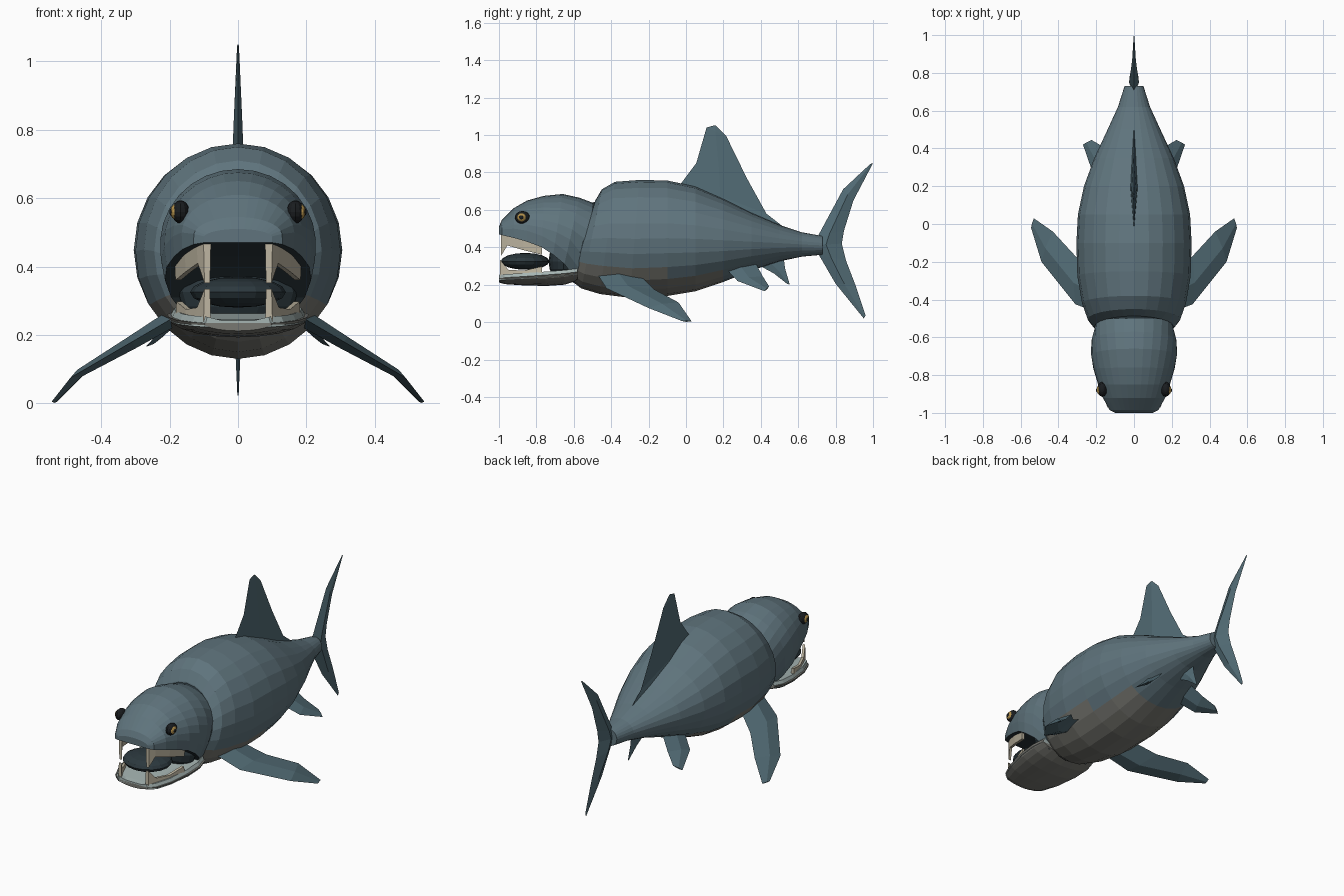
import bpy, bmesh
from math import sin, cos, asin, pi, atan2
from mathutils import Vector

if "Cube" in bpy.data.objects:
    bpy.data.objects.remove(bpy.data.objects["Cube"])


def material(name, rgb):
    m = bpy.data.materials.new(name)
    m.diffuse_color = (*rgb, 1)
    m.use_nodes = True
    m.node_tree.nodes["Principled BSDF"].inputs["Base Color"].default_value = m.diffuse_color
    return m


SKIN = material("skin", (0.115, 0.175, 0.205))
FIN = material("fin_skin", (0.085, 0.15, 0.18))
BELLY = material("belly", (0.19, 0.19, 0.17))
DARK = material("dark", (0.025, 0.04, 0.048))
GUM = material("gum", (0.38, 0.46, 0.45))
BONE = material("bone", (0.52, 0.47, 0.36))
GOLD = material("gold", (0.45, 0.28, 0.07))
BLACK = material("black", (0.01, 0.012, 0.014))


def loft(name, sections, mats, pick=None):
    """Skin closed cross-sections of equal point count, capping both ends."""
    bm = bmesh.new()
    rings = [[bm.verts.new(p) for p in s] for s in sections]
    n = len(rings[0])
    for i in range(len(rings) - 1):
        for j in range(n):
            k = (j + 1) % n
            f = bm.faces.new((rings[i][j], rings[i][k], rings[i + 1][k], rings[i + 1][j]))
            if pick:
                f.material_index = pick(i, j, f.calc_center_median())
    bm.faces.new(rings[0])
    bm.faces.new(rings[-1])
    bmesh.ops.recalc_face_normals(bm, faces=bm.faces)
    me = bpy.data.meshes.new(name)
    bm.to_mesh(me)
    bm.free()
    for m in mats:
        me.materials.append(m)
    ob = bpy.data.objects.new(name, me)
    bpy.context.collection.objects.link(ob)
    return ob


def oval(yt, zt, yb, zb, w, n=24):
    """Ellipse leaning from its top point (yt, zt) to its bottom point (yb, zb)."""
    pts = []
    for i in range(n):
        a = 2 * pi * i / n
        t = (sin(a) + 1) / 2
        pts.append((w * cos(a), yb + (yt - yb) * t, zb + (zt - zb) * t))
    return pts


def fin(name, rows, normal):
    """Diamond-section blade: each row is leading point, trailing point, half thickness."""
    n = Vector(normal).normalized()
    secs = []
    for lead, trail, t in rows:
        a, b = Vector(lead), Vector(trail)
        m = a.lerp(b, 0.45)
        secs.append([a, m + n * t, b, m - n * t])
    return loft(name, secs, [FIN])


def ball(name, loc, scale, mat, seg=12, rings=8):
    bpy.ops.mesh.primitive_uv_sphere_add(segments=seg, ring_count=rings, location=loc)
    ob = bpy.context.object
    ob.name = name
    ob.scale = scale
    ob.data.materials.append(mat)


# Trunk with a pale belly patch
def belly(i, j, c):
    depth = 18 - j - 0.5
    return int(i < 4 and abs(depth) < 4 or i < 6 and abs(depth) < 3)


loft("trunk", [oval(*s) for s in [
    (-.485, .65, -.605, .215, .21), (-.45, .71, -.56, .18, .245),
    (-.38, .75, -.46, .15, .275), (-.25, .76, -.3, .13, .30),
    (-.1, .757, -.1, .14, .305), (.05, .725, .05, .165, .297),
    (.2, .66, .2, .215, .265), (.35, .585, .35, .275, .21),
    (.5, .52, .5, .325, .14), (.62, .48, .62, .35, .085),
    (.73, .46, .73, .36, .05)]], [SKIN, BELLY], belly)

# Dark joint between head and trunk
loft("neck_joint", [oval(-.54, .63, -.63, .225, .195), oval(-.478, .645, -.59, .205, .213)], [DARK])


# Head shield: oval sections cut off along the mouth line
def dome(yt, zt, yb, zl, w, zc, n=18):
    a0 = -asin((zc - zl) / .3)
    pts = []
    for i in range(n + 1):
        a = a0 + (pi - 2 * a0) * i / n
        z = zc + sin(a) * ((zt - zc) if sin(a) > 0 else .3)
        pts.append((w * cos(a), yb + (yt - yb) * (z - zl) / (zt - zl), z))
    return pts


loft("head_shield", [dome(*s) for s in [
    (-1, .51, -1, .47, .10, .485), (-.985, .545, -.985, .465, .13, .49),
    (-.92, .61, -.92, .45, .165, .495), (-.85, .65, -.85, .43, .19, .49),
    (-.76, .675, -.77, .40, .215, .475), (-.66, .685, -.71, .36, .228, .465),
    (-.57, .665, -.65, .31, .226, .46), (-.49, .635, -.59, .23, .205, .455)]],
    [SKIN, DARK], lambda i, j, c: int(j == 18))


# Lower jaw and gum
def bowl(y, lip, low, w, n=10):
    return [(w * cos(pi + pi * i / n), y, lip + (lip - low) * sin(pi + pi * i / n))
            for i in range(n + 1)]


JAW = [(-1, .235, .212, .10), (-.97, .238, .203, .14), (-.88, .243, .197, .178),
       (-.75, .252, .193, .203), (-.65, .26, .2, .207), (-.58, .268, .222, .19)]
loft("lower_jaw", [bowl(*s) for s in JAW], [BELLY])
loft("gum", [[(-w * .98, y, lip - .012), (-w * .9, y, lip + .018), (-w * .5, y, lip + .008),
              (w * .5, y, lip + .008), (w * .9, y, lip + .018), (w * .98, y, lip - .012)]
             for y, lip, low, w in JAW], [GUM])

# Tongue and throat
ball("tongue", (0, -.86, .325), (.14, .13, .045), DARK, 16)
ball("throat", (0, -.655, .325), (.175, .08, .11), DARK, 16)

# Unpaired fins
X = (1, 0, 0)
fin("dorsal_fin", [((0, -.04, .73), (0, .52, .51), .02), ((0, -.02, .75), (0, .43, .58), .018),
                   ((0, .055, .85), (0, .325, .77), .013), ((0, .11, 1.04), (0, .215, .995), .004),
                   ((0, .145, 1.05), (0, .16, 1.05), .002)], X)
fin("tail_fin", [((0, .95, .02), (0, .96, .035), .002), ((0, .80, .205), (0, .905, .2), .01),
                 ((0, .71, .36), (0, .855, .33), .024), ((0, .68, .41), (0, .833, .42), .026),
                 ((0, .70, .45), (0, .845, .49), .024), ((0, .84, .71), (0, .895, .65), .01),
                 ((0, .985, .845), (0, 1, .85), .002)], X)
fin("anal_fin", [((0, .36, .32), (0, .52, .36), .012), ((0, .47, .26), (0, .53, .285), .008),
                 ((0, .54, .205), (0, .555, .2), .002)], X)

for side, s in (("left", -1), ("right", 1)):
    def mir(rows):
        return [((s * a[0], *a[1:]), (s * b[0], *b[1:]), t) for a, b, t in rows]

    # Paired fins
    fin(side + "_pectoral_fin", mir([
        ((.19, -.47, .25), (.2, -.24, .245), .025), ((.31, -.425, .18), (.31, -.17, .175), .02),
        ((.49, -.2, .075), (.43, -.04, .105), .012), ((.545, -.02, .005), (.53, .03, .004), .004)]),
        (s * .55, 0, .83))
    fin(side + "_pelvic_fin", mir([
        ((.12, .2, .30), (.1, .37, .32), .014), ((.22, .275, .22), (.165, .41, .245), .012),
        ((.27, .42, .165), (.225, .445, .19), .004)]), (s * .7, 0, .7))

    # Shearing bone plates, upper and lower
    for name, path in (
        ("upper_plate", [(.09, -.99, .48, .352), (.11, -.955, .47, .41), (.145, -.87, .45, .385),
                         (.175, -.77, .42, .36)]),
        ("lower_plate", [(.09, -.995, .23, .335), (.112, -.95, .23, .28), (.145, -.87, .24, .275),
                         (.172, -.77, .25, .298)])):
        loft(side + "_" + name, [[(s * (x - .011), y, a), (s * (x + .011), y, a),
                                  (s * (x + .008), y, b), (s * (x - .008), y, b)]
                                 for x, y, a, b in path], [BONE])

    # Eye
    ball(side + "_eye_socket", (s * .168, -.875, .56), (.026, .04, .034), BLACK)
    ball(side + "_iris", (s * .182, -.878, .56), (.016, .026, .023), GOLD)
    ball(side + "_pupil", (s * .19, -.88, .56), (.011, .014, .013), BLACK)
